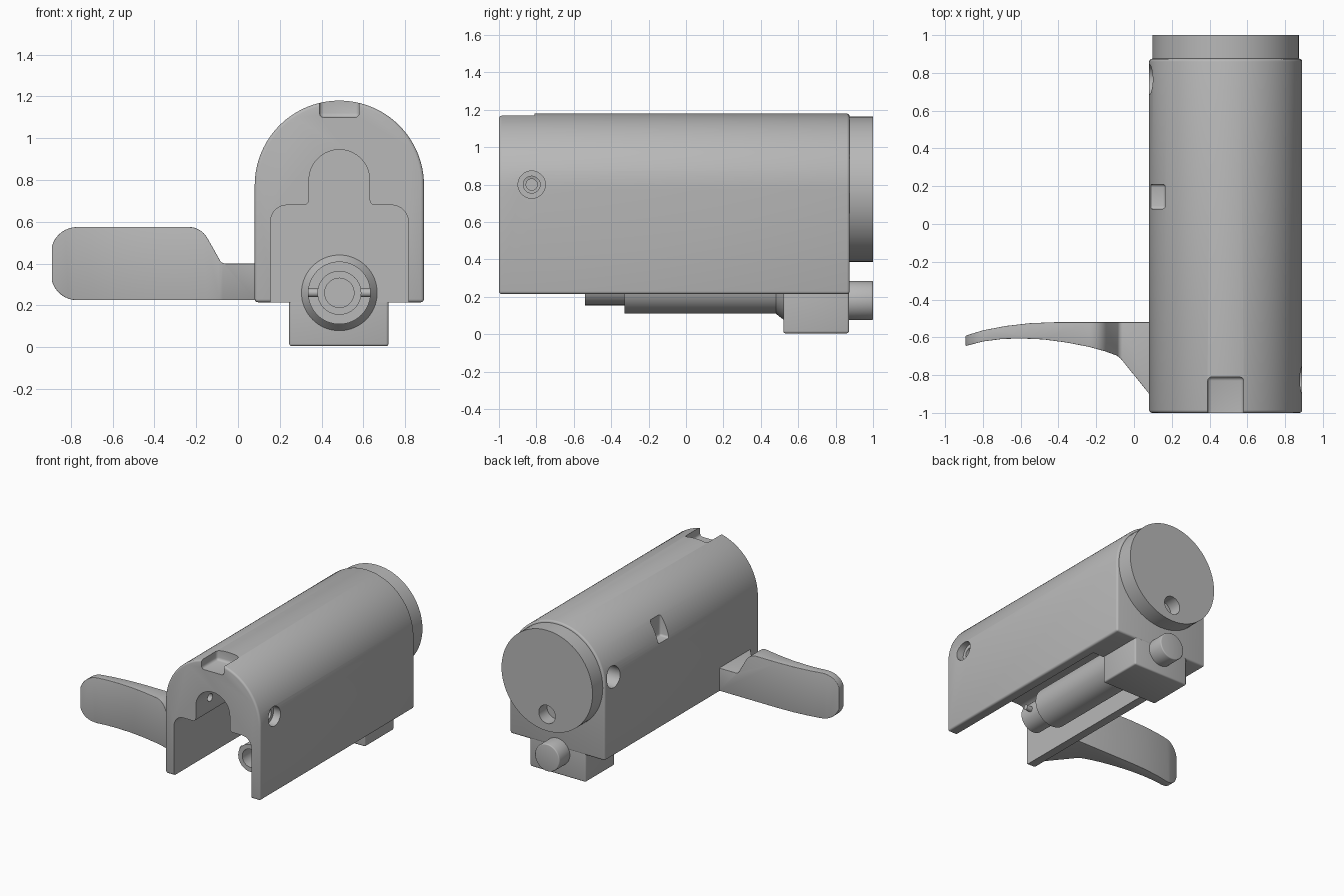
import bpy, bmesh, math
from mathutils import Vector, Matrix

if "Cube" in bpy.data.objects:
    bpy.data.objects.remove(bpy.data.objects["Cube"])

CX, AXIS_Z, ROD_Z = 0.485, 0.775, 0.26

steel = bpy.data.materials.new("plain_grey")
steel.use_nodes = True
steel.diffuse_color = (0.48, 0.48, 0.48, 1)
steel.node_tree.nodes["Principled BSDF"].inputs["Base Color"].default_value = (0.48, 0.48, 0.48, 1)


def to_object(name, bm):
    bmesh.ops.recalc_face_normals(bm, faces=bm.faces)
    mesh = bpy.data.meshes.new(name)
    bm.to_mesh(mesh)
    bm.free()
    obj = bpy.data.objects.new(name, mesh)
    bpy.context.collection.objects.link(obj)
    mesh.materials.append(steel)
    return obj


def arc(cx, cz, r, start, end, steps=8):
    angles = [math.radians(start + (end - start) * i / steps) for i in range(steps + 1)]
    return [(cx + r * math.cos(a), cz + r * math.sin(a)) for a in angles]


def prism(name, profile, lo, hi, axis="Y"):
    """Extrude a flat profile along Y (profile in x, z) or Z (profile in x, y)."""
    place = (lambda p, d: (p[0], d, p[1])) if axis == "Y" else (lambda p, d: (p[0], p[1], d))
    bm = bmesh.new()
    face = bm.faces.new([bm.verts.new(place(p, lo)) for p in profile])
    new = bmesh.ops.extrude_face_region(bm, geom=[face])["geom"]
    shift = Vector(place((0, 0), hi - lo))
    bmesh.ops.translate(bm, vec=shift, verts=[v for v in new if isinstance(v, bmesh.types.BMVert)])
    return to_object(name, bm)


def box(name, x, y, z):
    return prism(name, [(x[0], z[0]), (x[1], z[0]), (x[1], z[1]), (x[0], z[1])], *y)


def cylinder(name, r, start, end, r_end=None):
    start, end = Vector(start), Vector(end)
    bm = bmesh.new()
    turn = (end - start).to_track_quat("Z", "Y").to_matrix().to_4x4()
    bmesh.ops.create_cone(bm, cap_ends=True, segments=64, radius1=r, radius2=r if r_end is None else r_end,
                          depth=(end - start).length,
                          matrix=Matrix.Translation((start + end) / 2) @ turn)
    return to_object(name, bm)


def apply(obj, kind, **settings):
    mod = obj.modifiers.new(kind, kind)
    for key, value in settings.items():
        setattr(mod, key, value)
    bpy.context.view_layer.objects.active = obj
    bpy.ops.object.modifier_apply(modifier=mod.name)


def bevel(obj, width, angle=50):
    apply(obj, "BEVEL", width=width, segments=3, limit_method="ANGLE", angle_limit=math.radians(angle))


def boolean(obj, tool, operation="DIFFERENCE"):
    apply(obj, "BOOLEAN", object=tool, operation=operation, solver="EXACT")
    bpy.data.objects.remove(tool)


# Arched housing
body = prism("housing", [(0.08, 0.215), (0.89, 0.215)] + arc(CX, AXIS_Z, 0.405, 0, 180, 64), -1, 0.875)
bevel(body, 0.015)

# Stepped tunnel, open at the front and underneath
half = arc(0.735, 0.6, 0.08, 0, 90) + arc(0.655, 0.705, 0.025, 270, 180, 5) + arc(CX, 0.8, 0.145, 0, 90, 16)
half = [(0.815, 0.1)] + half
mirrored = [(2 * CX - x, z) for x, z in reversed(half[:-1])]
boolean(body, prism("tunnel", half + mirrored, -1.2, 0.52))

# Top notch at the front and small side pocket
notch = box("notch", (0.39, 0.58), (-1.2, -0.81), (1.1, 1.3))
bevel(notch, 0.02)
boolean(body, notch)
pocket = box("pocket", (-0.1, 0.165), (0.08, 0.21), (0.86, 1.2))
bevel(pocket, 0.015)
boolean(body, pocket)

# Stepped cross hole and blind hole on the other side
for r, x0, x1 in ((0.073, 0.83, 1.0), (0.045, 0.55, 1.0), (0.03, 0.2, 0.6)):
    boolean(body, cylinder("bore", r, (x0, -0.825, 0.8), (x1, -0.825, 0.8)))
boolean(body, cylinder("side_bore", 0.08, (-0.1, 0.765, 0.82), (0.22, 0.765, 0.82)))

# Round end cap with a blind hole
cap = cylinder("end_cap", 0.388, (CX, 0.86, AXIS_Z), (CX, 1, AXIS_Z))
boolean(cap, cylinder("cap_bore", 0.07, (CX, 0.9, 0.515), (CX, 1.1, 0.515)))

# Lower block and rear pin
block = box("lower_block", (0.245, 0.72), (0.52, 0.872), (0.005, 0.4))
bevel(block, 0.012)
pin = cylinder("rear_pin", 0.105, (CX, 0.8, 0.18), (CX, 1, 0.18))
bevel(pin, 0.008)

# Stepped rod with a hollow tip, flared foot and cross pin
rod = cylinder("rod", 0.15, (CX, -0.33, ROD_Z), (CX, 0.55, ROD_Z))
tip = cylinder("rod_tip", 0.105, (CX, -0.54, ROD_Z), (CX, -0.33, ROD_Z))
boolean(tip, cylinder("tip_bore", 0.07, (CX, -0.7, ROD_Z), (CX, -0.36, ROD_Z)))
flare = cylinder("rod_flare", 0.15, (CX, 0.48, ROD_Z), (CX, 0.525, ROD_Z), 0.185)
cross_pins = [cylinder("cross_pin_" + side, 0.02, (CX + s * 0.085, -0.44, ROD_Z), (CX + s * 0.15, -0.44, ROD_Z))
              for side, s in (("left", 1), ("right", -1))]

# Curved lever: plan shape trimmed by the front outline
plan = [(0.085, -0.52), (-0.42, -0.52), (-0.55, -0.525), (-0.68, -0.54), (-0.8, -0.563), (-0.895, -0.592),
        (-0.895, -0.647), (-0.8, -0.622), (-0.7, -0.609), (-0.6, -0.606), (-0.48, -0.611), (-0.36, -0.627),
        (-0.24, -0.65), (-0.15, -0.675), (-0.09, -0.697), (-0.07, -0.713), (0.085, -0.905)]
lever = prism("lever", plan, 0.1, 0.7, "Z")
outline = [(0.2, 0.225), (0.2, 0.4), (-0.06, 0.4)] + arc(-0.06, 0.43, 0.03, 270, 215, 4)
outline += arc(-0.235, 0.475, 0.1, 30, 90) + arc(-0.77, 0.45, 0.125, 90, 165)
outline += arc(-0.77, 0.35, 0.125, 195, 270)
boolean(lever, prism("lever_outline", outline, -1.2, 0), "INTERSECT")
bevel(lever, 0.008, 60)

# Smooth curved faces, keep crisp edges
for obj in [body, cap, block, pin, rod, tip, flare, lever] + cross_pins:
    bpy.ops.object.select_all(action="DESELECT")
    obj.select_set(True)
    bpy.context.view_layer.objects.active = obj
    bpy.ops.object.shade_smooth_by_angle(angle=math.radians(32))
